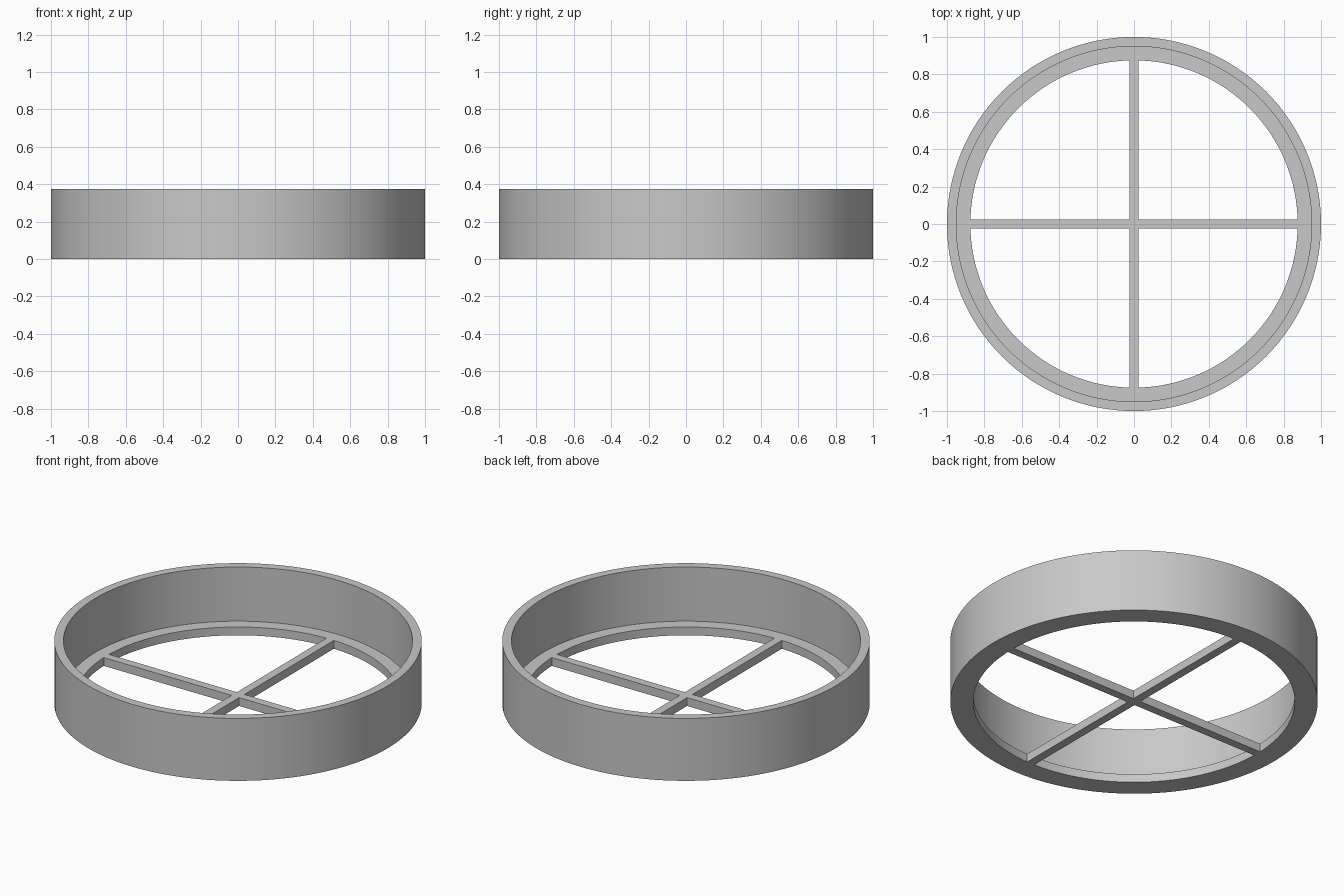
import bpy, bmesh, math

cube = bpy.data.objects.get("Cube")
if cube:
    bpy.data.objects.remove(cube, do_unlink=True)

OUTER, WALL, LIP = 1.0, 0.95, 0.875   # radii
HEIGHT, FLOOR = 0.375, 0.05           # rim height, ledge and spoke thickness
HALF = 0.025                          # half width of a spoke

gray = bpy.data.materials.new("plain gray")
gray.use_nodes = True
color = (0.58, 0.58, 0.58, 1)
gray.diffuse_color = color
gray.node_tree.nodes["Principled BSDF"].inputs["Base Color"].default_value = color


def add_object(name, bm):
    bmesh.ops.recalc_face_normals(bm, faces=bm.faces)
    mesh = bpy.data.meshes.new(name)
    bm.to_mesh(mesh)
    bm.free()
    mesh.materials.append(gray)
    obj = bpy.data.objects.new(name, mesh)
    bpy.context.collection.objects.link(obj)
    return obj


# Round rim with an inner ledge: L-shaped profile spun about z
bm = bmesh.new()
profile = [(LIP, 0), (OUTER, 0), (OUTER, HEIGHT), (WALL, HEIGHT), (WALL, FLOOR), (LIP, FLOOR)]
verts = [bm.verts.new((r, 0, z)) for r, z in profile]
edges = [bm.edges.new((v, verts[i - 1])) for i, v in enumerate(verts)]
bmesh.ops.spin(bm, geom=verts + edges, cent=(0, 0, 0), axis=(0, 0, 1),
               angle=math.tau, steps=128, use_merge=True)
bmesh.ops.remove_doubles(bm, verts=bm.verts, dist=0.0001)
rim = add_object("rim", bm)
bpy.ops.object.select_all(action='DESELECT')
rim.select_set(True)
bpy.context.view_layer.objects.active = rim
bpy.ops.object.shade_smooth_by_angle(angle=math.radians(30))

# Cross of four spokes, one outline extruded up to the ledge height
bm = bmesh.new()
reach = math.sqrt(LIP ** 2 - HALF ** 2)
outline = []
for k in range(4):
    c, s = round(math.cos(k * math.pi / 2)), round(math.sin(k * math.pi / 2))
    for x, y in [(reach, -HALF), (reach, HALF), (HALF, HALF)]:
        outline.append(bm.verts.new((c * x - s * y, s * x + c * y, 0)))
base = bm.faces.new(outline)
result = bmesh.ops.extrude_face_region(bm, geom=[base], use_keep_orig=True)
top = [g for g in result["geom"] if isinstance(g, bmesh.types.BMVert)]
bmesh.ops.translate(bm, verts=top, vec=(0, 0, FLOOR))
add_object("cross_spokes", bm)
